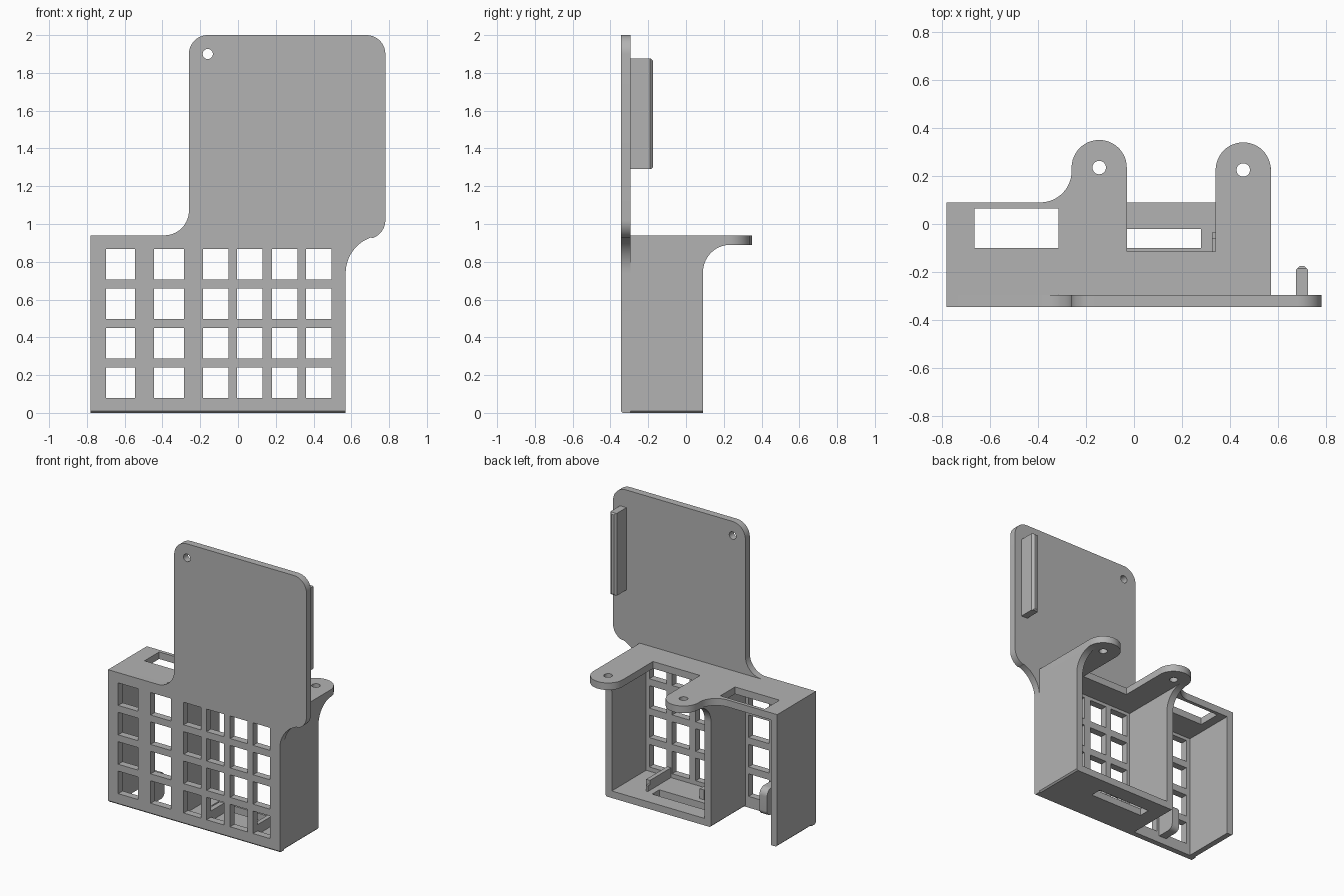
import bpy, bmesh
from math import cos, sin, radians
from mathutils import Vector

cube = bpy.data.objects.get("Cube")
if cube:
    bpy.data.objects.remove(cube, do_unlink=True)

grey = bpy.data.materials.new("matte grey")
grey.use_nodes = True
colour = (0.45, 0.45, 0.45, 1)
grey.diffuse_color = colour
grey.node_tree.nodes["Principled BSDF"].inputs["Base Color"].default_value = colour

# Main dimensions
RIGHT, LEFT, FRONT, BACK = -0.78, 0.57, -0.345, 0.09
T, TOP, INNER = 0.05, 0.94, -0.295
DIVIDER = -0.26
CHAMFER = 0.01


def arc(cx, cy, r, start, end, n=14):
    angles = [radians(start + (end - start) * i / n) for i in range(n + 1)]
    return [(cx + r * cos(a), cy + r * sin(a)) for a in angles]


def rect(a, b, c, d):
    return [(a, c), (b, c), (b, d), (a, d)]


def circle(x, y, r):
    return arc(x, y, r, 0, 360, 28)[:-1]


def slab(name, plane, low, high, outline, holes=()):
    """Extrude a flat outline with holes between two positions along the plane's normal."""
    curve = bpy.data.curves.new(name, "CURVE")
    curve.dimensions, curve.fill_mode = "2D", "BOTH"
    curve.extrude = (high - low) / 2
    for loop in [outline, *holes]:
        spline = curve.splines.new("POLY")
        spline.points.add(len(loop) - 1)
        for point, (u, v) in zip(spline.points, loop):
            point.co = (u, v, 0, 1)
        spline.use_cyclic_u = True
    temp = bpy.data.objects.new(name + " outline", curve)
    bpy.context.collection.objects.link(temp)
    bpy.context.view_layer.update()
    depsgraph = bpy.context.evaluated_depsgraph_get()
    mesh = bpy.data.meshes.new_from_object(temp.evaluated_get(depsgraph))
    bpy.data.objects.remove(temp, do_unlink=True)
    middle = (low + high) / 2
    for vert in mesh.vertices:
        u, v, w = vert.co
        w += middle
        vert.co = {"XZ": (u, w, v), "XY": (u, v, w), "YZ": (w, u, v)}[plane]
    bm = bmesh.new()
    bm.from_mesh(mesh)
    bmesh.ops.remove_doubles(bm, verts=bm.verts, dist=1e-5)
    bmesh.ops.recalc_face_normals(bm, faces=bm.faces)
    bm.to_mesh(mesh)
    bm.free()
    mesh.name = name
    mesh.materials.clear()
    mesh.materials.append(grey)
    obj = bpy.data.objects.new(name, mesh)
    bpy.context.collection.objects.link(obj)
    bpy.ops.object.select_all(action="DESELECT")
    obj.select_set(True)
    bpy.context.view_layer.objects.active = obj
    bpy.ops.object.shade_smooth_by_angle(angle=radians(30))
    return obj


def trim(obj, point, normal):
    """Slice a chamfer off one edge and close the cut."""
    bm = bmesh.new()
    bm.from_mesh(obj.data)
    cut = bmesh.ops.bisect_plane(bm, geom=[*bm.verts, *bm.edges, *bm.faces], plane_co=Vector(point),
                                 plane_no=Vector(normal), clear_outer=True)
    edges = [e for e in cut["geom_cut"] if isinstance(e, bmesh.types.BMEdge)]
    for face in bmesh.ops.edgenet_fill(bm, edges=edges)["faces"]:
        face.smooth = False
    bmesh.ops.recalc_face_normals(bm, faces=bm.faces)
    bm.to_mesh(obj.data)
    bm.free()


# Front panel: broad grille below, rounded plate above
panel = ([(RIGHT, 0), (LEFT, 0)]
         + arc(0.77, 0.74, 0.2, 180, 110)
         + arc(0.68, 1.02, 0.1, -70, 0)
         + arc(0.68, 1.9, 0.1, 0, 90)
         + arc(-0.16, 1.9, 0.1, 90, 180)
         + arc(-0.39, 1.07, 0.13, 0, -90)
         + [(RIGHT, TOP)])
columns = [(-0.70, -0.545), (-0.445, -0.285), (-0.185, -0.05), (-0.005, 0.13), (0.18, 0.315), (0.36, 0.495)]
windows = [rect(a, b, 0.08 + 0.209 * row, 0.24 + 0.209 * row) for a, b in columns for row in range(4)]
front_panel = slab("front_panel", "XZ", FRONT, INNER, panel, windows + [circle(-0.16, 1.9, 0.027)])
trim(front_panel, (0, FRONT, CHAMFER), (0, -1, -1))

# Top plate with two rounded mounting tabs
top = ([(RIGHT, INNER), (LEFT, INNER)]
       + arc(0.455, 0.225, 0.115, 0, 180, 24)
       + [(0.34, -0.115), (-0.03, -0.115)]
       + arc(-0.145, 0.235, 0.115, 0, 180, 24)
       + arc(-0.39, 0.22, 0.13, 0, -90)
       + [(RIGHT, BACK)])
slab("top_plate", "XY", TOP - T, TOP, top,
     [circle(-0.145, 0.235, 0.028), circle(0.455, 0.225, 0.028), rect(-0.665, -0.315, -0.10, 0.065)])

# Upright walls, two of them flaring out under the tabs
flared = [(INNER, 0), (BACK, 0)] + arc(0.235, 0.745, 0.145, 180, 90) + [(INNER, TOP - T)]
left_wall = slab("left_wall", "YZ", LEFT - T, LEFT, flared)
divider_wall = slab("divider_wall", "YZ", DIVIDER, DIVIDER + T, flared)
right_wall = slab("right_wall", "YZ", RIGHT, RIGHT + T, rect(INNER, BACK, 0, TOP - T))
for wall, x, side in ((left_wall, LEFT, 1), (divider_wall, DIVIDER, -1), (right_wall, RIGHT, -1)):
    trim(wall, (x, 0, CHAMFER), (side, 0, -1))

# Slotted floor of the wide bay
slab("floor", "XY", 0, T, rect(DIVIDER + T, LEFT - T, INNER, BACK), [rect(-0.14, 0.28, -0.10, -0.02)])

# Small locating ribs on the floor
slab("left_floor_rib", "YZ", 0.325, 0.355, rect(INNER, -0.06, T, 0.12))
slab("left_rib_tip", "YZ", 0.325, 0.34, rect(-0.06, -0.035, T, 0.09))
slab("right_floor_rib", "YZ", -0.045, -0.01, rect(INNER, -0.14, T, 0.12))

# Rounded clip standing off the grille in the narrow bay
clip = [(INNER, 0.05), (-0.2, 0.05)] + arc(-0.2, 0.09, 0.04, -90, 0) + arc(-0.21, 0.19, 0.05, 0, 90) + [(INNER, 0.24)]
slab("narrow_bay_clip", "YZ", -0.525, -0.465, clip)

# Upright rib behind the upper plate, with a chamfered tip
rib = [(0.675, INNER), (0.725, INNER), (0.725, -0.19), (0.71, -0.175), (0.69, -0.175), (0.675, -0.19)]
back_rib = slab("back_rib", "XY", 1.29, 1.875, rib)
for z, side in ((1.29, -1), (1.875, 1)):
    trim(back_rib, (0, -0.175, z - side * CHAMFER), (0, 1, side))
